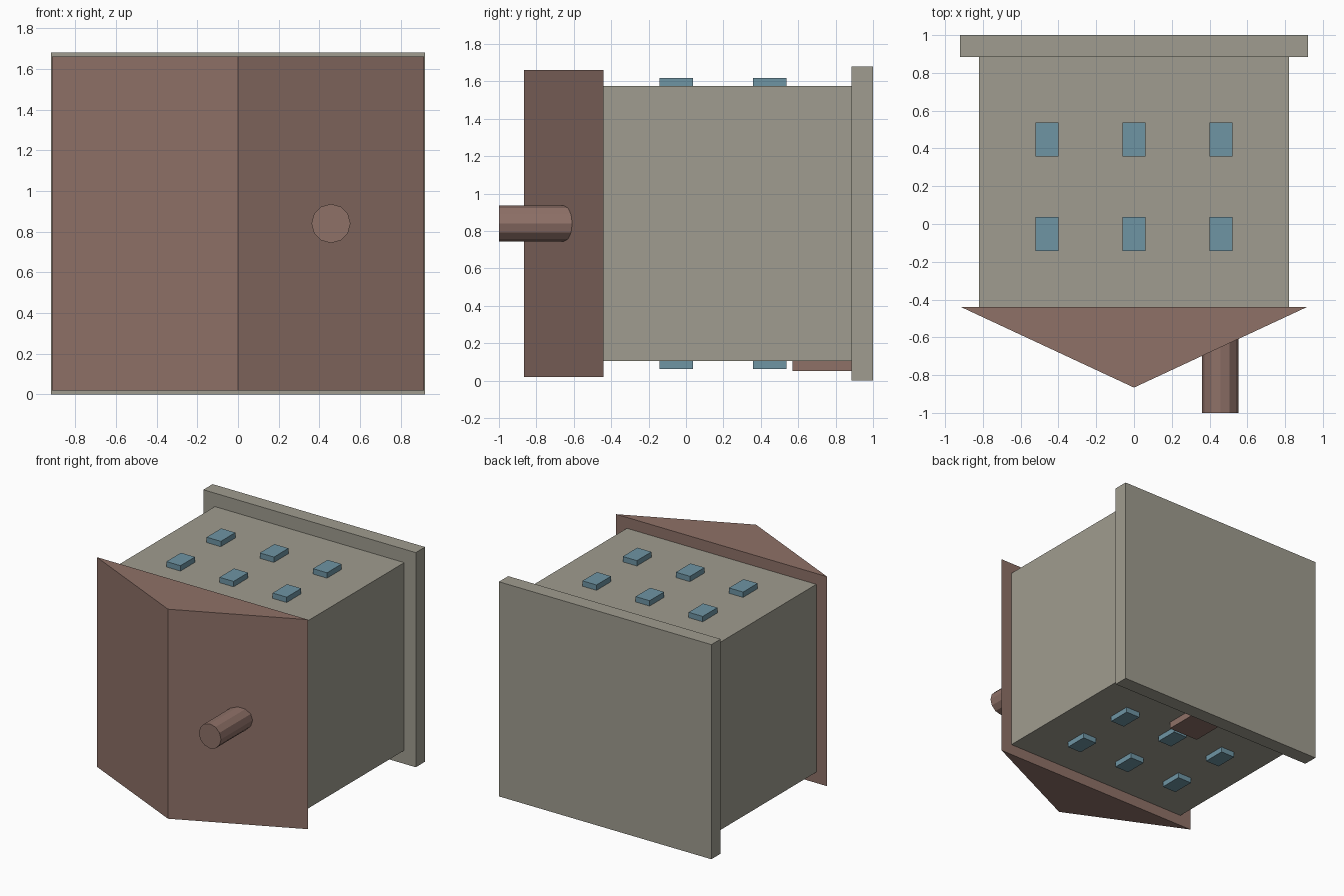
import bpy
import math
from mathutils import Matrix

cube = bpy.data.objects.get("Cube")
if cube:
    bpy.data.objects.remove(cube, do_unlink=True)


def material(name, srgb):
    color = [(c / 255) ** 2.2 for c in srgb] + [1]
    mat = bpy.data.materials.new(name)
    mat.use_nodes = True
    mat.diffuse_color = color
    bsdf = mat.node_tree.nodes["Principled BSDF"]
    bsdf.inputs["Base Color"].default_value = color
    bsdf.inputs["Roughness"].default_value = 0.8
    return mat


stone = material("stone_grey", (158, 155, 142))
brick = material("brick_brown", (141, 112, 103))
glass = material("window_blue", (110, 147, 162))


def mesh_object(name, verts, faces, mat):
    mesh = bpy.data.meshes.new(name)
    mesh.from_pydata(verts, [], faces)
    mesh.materials.append(mat)
    obj = bpy.data.objects.new(name, mesh)
    bpy.context.collection.objects.link(obj)
    return obj


def prism(name, profile, z0, z1, mat, matrix=None):
    """Extrude a counter-clockwise xy profile from z0 to z1."""
    n = len(profile)
    verts = [(x, y, z) for z in (z0, z1) for x, y in profile]
    faces = [tuple(reversed(range(n))), tuple(range(n, 2 * n))]
    faces += [(i, (i + 1) % n, (i + 1) % n + n, i + n) for i in range(n)]
    obj = mesh_object(name, verts, faces, mat)
    if matrix:
        obj.data.transform(matrix)
    return obj


def box(name, x, y, z, mat):
    profile = [(x[0], y[0]), (x[1], y[0]), (x[1], y[1]), (x[0], y[1])]
    return prism(name, profile, z[0], z[1], mat)


# House lying on its side: foundation at the back, roof at the front
box("foundation", (-0.92, 0.92), (0.885, 1), (0, 1.68), stone)
box("walls", (-0.82, 0.82), (-0.44, 0.885), (0.105, 1.575), stone)
prism("roof", [(-0.915, -0.44), (0, -0.866), (0.915, -0.44)], 0.02, 1.66, brick)

# Chimney through the roof slope
circle = [(0.096 * math.cos(math.tau * i / 12), 0.096 * math.sin(math.tau * i / 12))
          for i in range(12)]
turn = Matrix.Translation((0.457, 0, 0.84)) @ Matrix.Rotation(math.pi / 2, 4, "X")
prism("chimney", circle, 0.55, 1, brick, turn)

# Door on the lower wall
box("door", (-0.13, 0.13), (0.57, 0.995), (0.052, 0.13), brick)

# Two storeys of windows on the upper and lower walls
for side, z in (("upper", (1.54, 1.617)), ("lower", (0.063, 0.14))):
    for row, y in enumerate((-0.052, 0.447)):
        for column in (-1, 0, 1):
            x = 0.46 * column
            box(f"{side}_window_{row + 1}_{column + 2}",
                (x - 0.061, x + 0.061), (y - 0.09, y + 0.09), z, glass)
